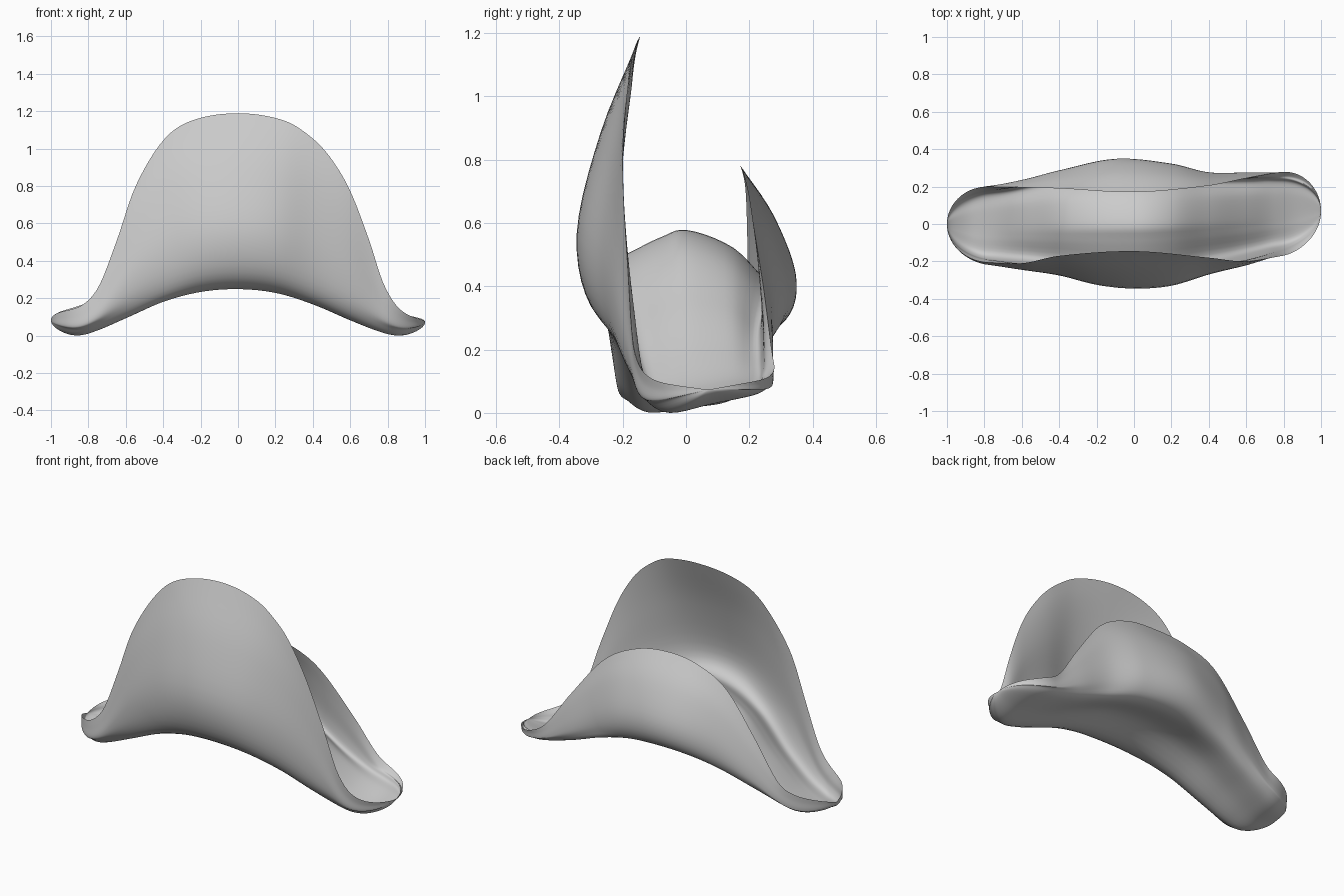
import bpy, bmesh, math
from mathutils import Vector

if "Cube" in bpy.data.objects:
    bpy.data.objects.remove(bpy.data.objects["Cube"])


def catmull(p0, p1, p2, p3, t):
    # Catmull-Rom blend
    return 0.5 * (2 * p1 + (p2 - p0) * t + (2 * p0 - 5 * p1 + 4 * p2 - p3) * t * t
                  + (3 * p1 - p0 - 3 * p2 + p3) * t ** 3)


def curve(table, x):
    # smooth value at x from (x, value) keys
    n = len(table)
    i = 0
    while i < n - 2 and x > table[i + 1][0]:
        i += 1
    x0, a = table[i]
    x1, b = table[i + 1]
    h = x1 - x0

    def slope(j):
        if j == 0 or j == n - 1:
            return 0.0
        return (table[j + 1][1] - table[j - 1][1]) / (table[j + 1][0] - table[j - 1][0])
    t = min(1, max(0, (x - x0) / h))
    m0, m1 = slope(i) * h, slope(i + 1) * h
    return ((2 * t**3 - 3 * t**2 + 1) * a + (t**3 - 2 * t**2 + t) * m0
            + (3 * t**2 - 2 * t**3) * b + (t**3 - t**2) * m1)


# front flap: rim height, rim depth, bulge depth
FRONT_Z = [(-1, .16), (-.85, .165), (-.75, .26), (-.65, .51), (-.55, .80), (-.4, 1.05),
           (-.25, 1.155), (0, 1.195), (.25, 1.155), (.4, 1.06), (.5, .95), (.6, .78),
           (.7, .52), (.78, .28), (.87, .15), (1, .11)]
FRONT_Y = [(-1, -.2), (-.8, -.205), (-.6, -.21), (-.4, -.17), (0, -.145), (.4, -.18),
           (.6, -.2), (.8, -.17), (1, -.15)]
FRONT_BULGE = [(-1, -.2), (-.8, -.215), (-.6, -.245), (-.4, -.275), (-.2, -.325), (0, -.345),
               (.2, -.33), (.4, -.27), (.6, -.22), (.8, -.16), (1, -.13)]
# back flap
BACK_Z = [(-1, .16), (-.85, .17), (-.75, .22), (-.6, .43), (-.4, .68), (-.2, .77), (0, .79),
          (.2, .76), (.4, .65), (.6, .4), (.75, .19), (.87, .13), (1, .12)]
BACK_Y = [(-1, .2), (-.8, .2), (-.4, .19), (0, .17), (.4, .205), (.6, .245), (.8, .28), (1, .29)]
BACK_BULGE = [(-1, .19), (-.8, .2), (-.6, .235), (-.4, .285), (-.1, .345), (.2, .32),
              (.4, .275), (.6, .275), (.8, .275), (1, .28)]
# brim folds and crown
FOLD_Z = [(-1, 0), (-.87, 0), (-.75, .035), (-.6, .1), (-.4, .187), (-.2, .24), (0, .255),
          (.2, .235), (.4, .175), (.6, .09), (.75, .03), (.87, 0), (1, 0)]
FRONT_FOLD_Y = [(-1, -.1), (-.8, -.13), (0, -.17), (.5, -.12), (.85, -.06), (1, -.04)]
BACK_FOLD_Y = [(-1, .1), (-.8, .13), (-.4, .21), (0, .24), (.5, .22), (.85, .22), (1, .22)]
BACK_FOLD_LIFT = [(-1, .03), (-.7, .03), (0, .01), (.5, .02), (.87, .06), (1, .06)]
CROWN = [(-1, 0), (-.75, .01), (-.55, .1), (-.35, .23), (0, .30), (.2, .27), (.4, .16),
         (.6, .06), (.75, .01), (1, 0)]


def mix(a, b, t):
    return a + (b - a) * t


def section(x):
    fz, fy, fb = curve(FRONT_Z, x), curve(FRONT_Y, x), curve(FRONT_BULGE, x)
    bz, by, bb = curve(BACK_Z, x), curve(BACK_Y, x), curve(BACK_BULGE, x)
    z, lift, c = curve(FOLD_Z, x), curve(BACK_FOLD_LIFT, x), curve(CROWN, x)
    f, b = curve(FRONT_FOLD_Y, x), curve(BACK_FOLD_Y, x)
    zb, dip = z + lift, c * .12
    th = .025                                     # felt thickness
    outer = [(fy, fz),
             (mix(fy, fb, .62), mix(z, fz, .68)),
             (fb, mix(z, fz, .34)),
             (mix(f, fb, .75), z + .025 + .07 * (fz - z)),
             (f, z),
             (mix(f, b, .5), z + lift * .5 + dip),
             (b, zb),
             (mix(b, bb, .85), zb + .02 + .07 * (bz - zb)),
             (bb, mix(zb, bz, .35)),
             (mix(bb, by, .4), mix(zb, bz, .7)),
             (by, bz)]
    inner = [(fy, fz),
             (mix(fy, fb, .62) + th * .8, mix(z, fz, .68)),
             (fb + th * 1.3, max(mix(z, fz, .36), z + c * .7 + .05)),
             (mix(f, fb, .55) + th, z + th + c * .72),
             (mix(f, b, .2), z + th + c * .92 + lift * .2),
             (mix(f, b, .42), z + th + c + lift * .4),
             (mix(f, b, .78), z + th + c * .8 + lift * .8),
             (mix(b, bb, .5) - th, zb + th + c * .42),
             (bb - th * 1.3, max(mix(zb, bz, .37), zb + c * .42 + .05)),
             (mix(bb, by, .4) - th * .8, mix(zb, bz, .7)),
             (by, bz)]
    # round off the tips in plan
    s = max(0, (abs(x) - .78) / .22)
    k = math.sqrt(max(1e-6, 1 - s * s))
    cy, cz = (.07, .08) if x > 0 else (0, .09)
    return [[Vector((x, mix(cy, y, k), mix(cz, h, k))) for y, h in side]
            for side in (outer, inner)]


def smooth_row(p, per=5):
    q = [2 * p[0] - p[1]] + p + [2 * p[-1] - p[-2]]
    row = [catmull(*q[i:i + 4], j / per) for i in range(len(p) - 1) for j in range(per)]
    return row + [p[-1]]


# closed hat body lofted from tip to tip: outside and inside meet at thin rims
N = 110
bm = bmesh.new()
rows = []
for i in range(N + 1):
    outer, inner = section(math.sin((i / N - .5) * math.pi))
    loop = smooth_row(outer) + smooth_row(inner)[-2:0:-1]
    rows.append([bm.verts.new(p) for p in loop])
for r0, r1 in zip(rows, rows[1:]):
    for j in range(len(r0)):
        n = (j + 1) % len(r0)
        bm.faces.new((r0[j], r0[n], r1[n], r1[j]))
bmesh.ops.remove_doubles(bm, verts=bm.verts, dist=.0006)
bmesh.ops.recalc_face_normals(bm, faces=bm.faces)
low = min(v.co.z for v in bm.verts)
bmesh.ops.translate(bm, verts=bm.verts, vec=(0, 0, -low))
mesh = bpy.data.meshes.new("folded_brim_hat")
bm.to_mesh(mesh)
bm.free()
hat = bpy.data.objects.new("folded_brim_hat", mesh)
bpy.context.collection.objects.link(hat)
bpy.context.view_layer.objects.active = hat
hat.select_set(True)
bpy.ops.object.shade_smooth_by_angle(angle=math.radians(60))
